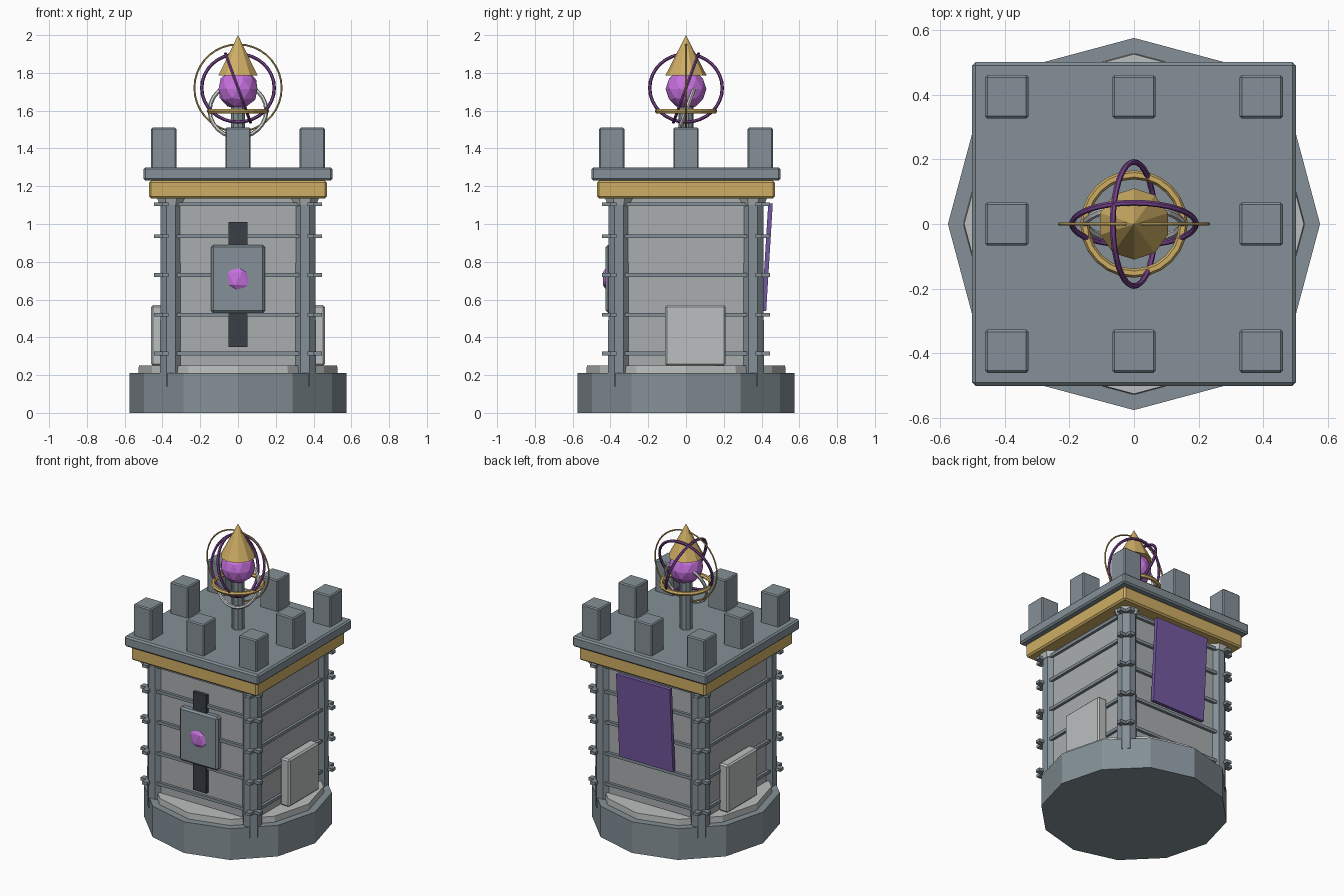
import bpy, math
from mathutils import Vector

if "Cube" in bpy.data.objects:
    bpy.data.objects.remove(bpy.data.objects["Cube"])


def mat(name, rgb):
    m = bpy.data.materials.new(name)
    m.diffuse_color = (*rgb, 1)
    m.use_nodes = True
    m.node_tree.nodes["Principled BSDF"].inputs["Base Color"].default_value = m.diffuse_color
    return m


STONE = mat("slate_stone", (0.23, 0.28, 0.31))
LIGHT = mat("pale_stone", (0.50, 0.52, 0.52))
WALL = mat("wall_stone", (0.40, 0.42, 0.43))
GOLD = mat("gold", (0.62, 0.42, 0.13))
DARK = mat("dark", (0.04, 0.05, 0.06))
CLOTH = mat("purple_cloth", (0.17, 0.10, 0.35))
RING = mat("purple_ring", (0.19, 0.06, 0.27))
GEM = mat("gem", (0.58, 0.17, 0.75))
SILVER = mat("silver", (0.55, 0.57, 0.58))


def finish(name, material, bevel=0):
    o = bpy.context.object
    o.name = name
    o.data.materials.append(material)
    if bevel:
        b = o.modifiers.new("bevel", 'BEVEL')
        b.width, b.segments = bevel, 1
    return o


def box(name, lo, hi, material, bevel=0, rot=(0, 0, 0)):
    lo, hi = Vector(lo), Vector(hi)
    bpy.ops.mesh.primitive_cube_add(size=1, location=(lo + hi) / 2, rotation=rot)
    bpy.context.object.scale = hi - lo
    bpy.ops.object.transform_apply(location=False, rotation=False, scale=True)
    return finish(name, material, bevel)


def prism(name, sides, r1, r2, z1, z2, material, x=0, y=0, turn=0):
    bpy.ops.mesh.primitive_cone_add(vertices=sides, radius1=r1, radius2=r2, depth=z2 - z1,
                                    location=(x, y, (z1 + z2) / 2), rotation=(0, 0, turn))
    return finish(name, material)


def ring(name, major, minor, z, rot, material, seg=24):
    bpy.ops.mesh.primitive_torus_add(major_radius=major, minor_radius=minor, major_segments=seg,
                                     minor_segments=6, location=(0, 0, z),
                                     rotation=[math.radians(a) for a in rot])
    return finish(name, material)


# Foundation and step
prism("foundation", 12, 0.575, 0.575, 0, 0.21, STONE)
prism("step", 12, 0.53, 0.525, 0.17, 0.25, LIGHT)

# Tower body
box("wall_core", (-0.385, -0.385, 0.2), (0.385, 0.385, 1.15), WALL)

# Corner columns with capitals
for i, (sx, sy) in enumerate([(-1, -1), (1, -1), (1, 1), (-1, 1)]):
    x, y = 0.355 * sx, 0.355 * sy
    prism(f"column_{i}", 8, 0.062, 0.06, 0.14, 1.12, STONE, x, y, math.pi / 8)
    prism(f"capital_{i}", 8, 0.065, 0.082, 1.10, 1.145, LIGHT, x, y, math.pi / 8)

# Crossing mortar strips on the four walls
for i, z in enumerate([0.315, 0.52, 0.73, 0.935, 1.105]):
    for s in (-1, 1):
        c = 0.385 * s
        box(f"strip_x_{i}_{s}", (-0.445, c - 0.018, z - 0.01), (0.445, c + 0.018, z + 0.01), STONE)
        box(f"strip_y_{i}_{s}", (c - 0.018, -0.445, z - 0.01), (c + 0.018, 0.445, z + 0.01), STONE)

# Front slot, plaque and gem
box("window_slot", (-0.05, -0.41, 0.35), (0.05, -0.36, 1.01), DARK)
box("plaque", (-0.143, -0.425, 0.53), (0.143, -0.36, 0.89), STONE, 0.012)
bpy.ops.mesh.primitive_ico_sphere_add(subdivisions=1, radius=0.072, location=(0, -0.415, 0.71))
bpy.context.object.scale = (1, 0.42, 1)
finish("plaque_gem", GEM)

# Side slabs
for s in (-1, 1):
    box(f"side_slab_{s}", (0.425 * s - 0.035, -0.11, 0.25), (0.425 * s + 0.035, 0.21, 0.57), LIGHT, 0.01)

# Hanging banner on the back
box("banner", (-0.2, 0.418, 0.54), (0.2, 0.442, 1.11), CLOTH, rot=(math.radians(-3.5), 0, 0))

# Cornice, roof and merlons
box("cornice", (-0.47, -0.47, 1.135), (0.47, 0.47, 1.23), GOLD, 0.01)
box("roof_slab", (-0.5, -0.5, 1.23), (0.5, 0.5, 1.30), STONE, 0.01)
for i in (-1, 0, 1):
    for j in (-1, 0, 1):
        if i or j:
            x, y = 0.393 * i, 0.393 * j
            box(f"merlon_{i}_{j}", (x - 0.067, y - 0.067, 1.29), (x + 0.067, y + 0.067, 1.51), STONE, 0.007)

# Finial: post, orb and spire
prism("post", 10, 0.04, 0.04, 1.29, 1.64, STONE)
bpy.ops.mesh.primitive_ico_sphere_add(subdivisions=2, radius=0.108, location=(0, 0, 1.715))
finish("orb", GEM)
prism("spire", 10, 0.11, 0, 1.785, 2.0, GOLD)

# Orbit rings
ring("gold_collar", 0.152, 0.014, 1.598, (0, 0, 0), GOLD)
ring("great_ring", 0.231, 0.005, 1.72, (90, 0, 0), GOLD, 36)
ring("purple_ring_a", 0.192, 0.009, 1.72, (70, 0, 0), RING, 32)
ring("purple_ring_b", 0.192, 0.009, 1.72, (0, 70, 0), RING, 32)
ring("silver_ring", 0.15, 0.011, 1.6, (70, 0, 0), SILVER)
